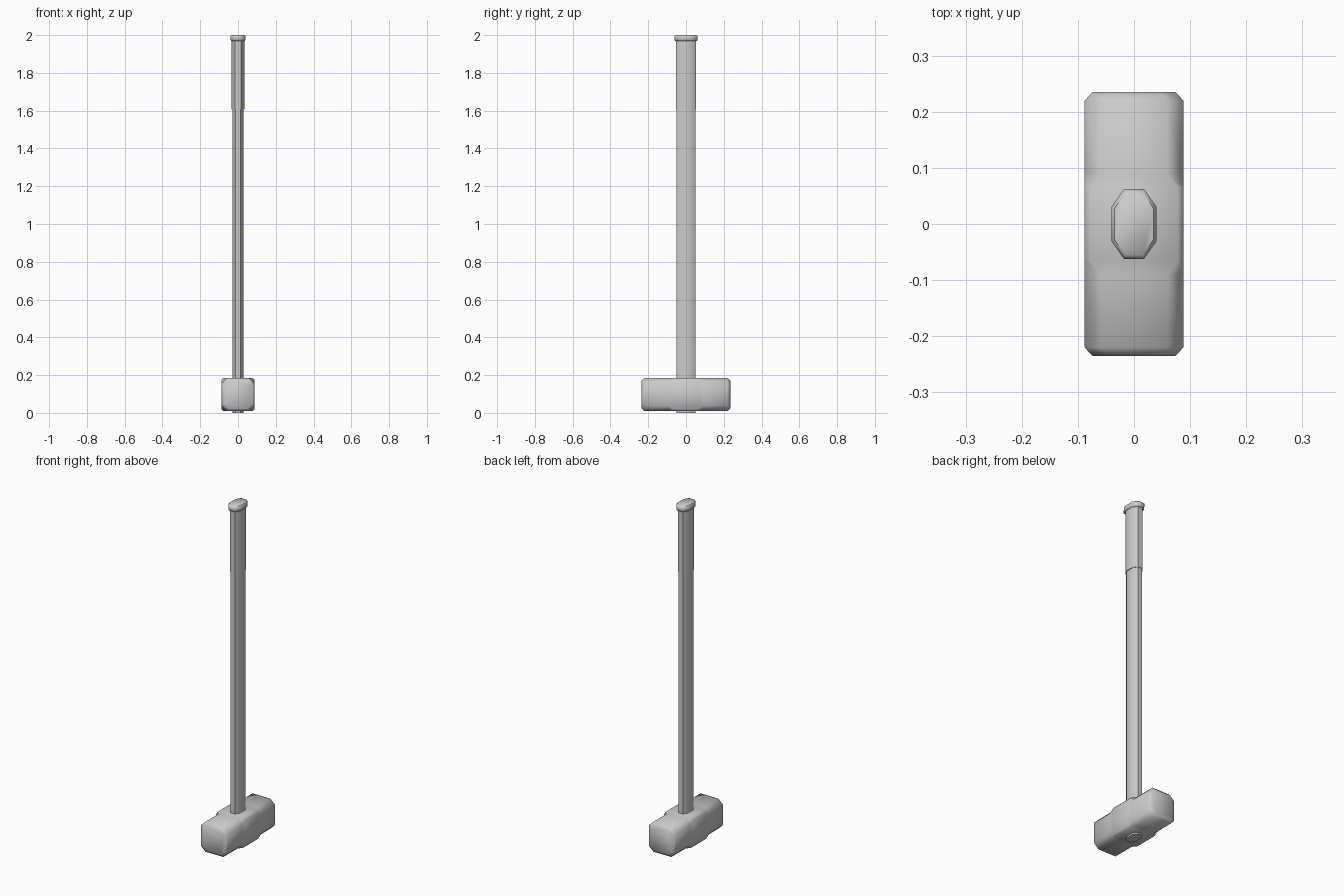
import bpy, bmesh, math

if "Cube" in bpy.data.objects:
    bpy.data.objects.remove(bpy.data.objects["Cube"])


def loft(name, rings, angle):
    """Skin a list of equal-length point rings and cap both ends."""
    bm = bmesh.new()
    loops = [[bm.verts.new(p) for p in ring] for ring in rings]
    n = len(loops[0])
    for a, b in zip(loops, loops[1:]):
        for i in range(n):
            j = (i + 1) % n
            bm.faces.new((a[i], a[j], b[j], b[i]))
    bm.faces.new(loops[0])
    bm.faces.new(loops[-1])
    bmesh.ops.recalc_face_normals(bm, faces=bm.faces)
    mesh = bpy.data.meshes.new(name)
    bm.to_mesh(mesh)
    bm.free()
    obj = bpy.data.objects.new(name, mesh)
    bpy.context.collection.objects.link(obj)
    bpy.ops.object.select_all(action='DESELECT')
    obj.select_set(True)
    bpy.context.view_layer.objects.active = obj
    bpy.ops.object.shade_smooth_by_angle(angle=math.radians(angle))
    return obj


def octagon(a, b, ca, cb):
    """Rectangle of half sizes a, b with corners cut by ca, cb."""
    return [(a, cb - b), (a, b - cb), (a - ca, b), (ca - a, b),
            (-a, b - cb), (-a, cb - b), (ca - a, -b), (a - ca, -b)]


# Head: octagonal striking ends flaring to a square middle
head_sections = [(0.235, 0.074, 0.026), (0.22, 0.088, 0.029), (0.09, 0.088, 0.029),
                 (0.065, 0.088, 0.010)]
stations = [(-y, r, c) for y, r, c in head_sections] + head_sections[::-1]
loft("hammer_head", [[(x, y, z + 0.097) for x, z in octagon(r, r, c, c)]
                     for y, r, c in stations], 60)


# Handle parts: flattened octagon sections stacked along z
def handle_part(name, levels, angle=50):
    loft(name, [[(x, y, z) for x, y in octagon(a, b, a * 0.55, b * 0.5)]
                for z, a, b in levels], angle)


handle_part("shaft", [(0.0, 0.030, 0.049), (1.61, 0.030, 0.049)])
handle_part("grip", [(1.605, 0.034, 0.052), (1.98, 0.034, 0.052)])
handle_part("end_cap", [(1.968, 0.034, 0.055), (1.975, 0.040, 0.062),
                        (1.992, 0.040, 0.062), (2.0, 0.035, 0.055)])
